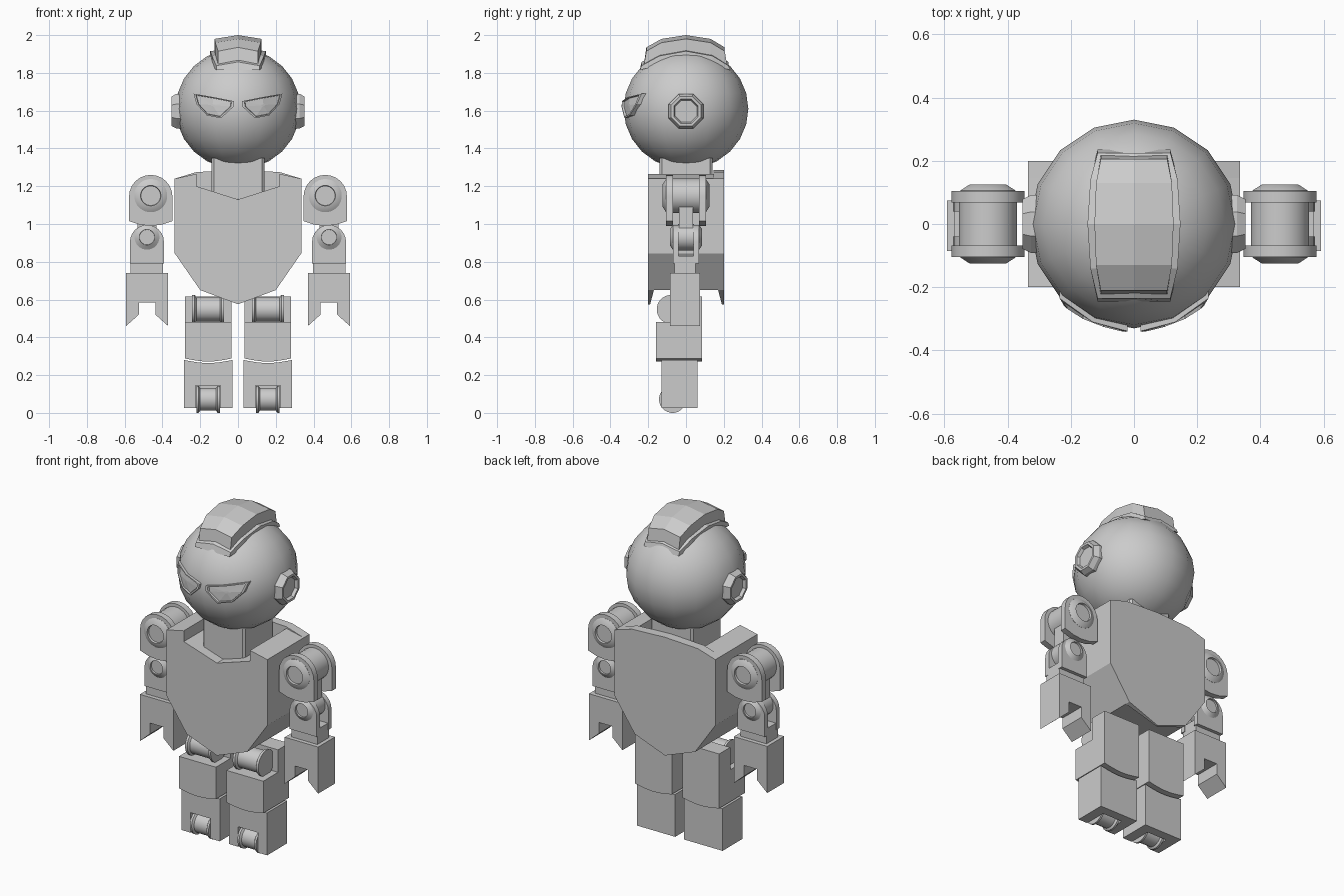
import bpy, bmesh, math
from math import sin, cos, pi, sqrt

if "Cube" in bpy.data.objects:
    bpy.data.objects.remove(bpy.data.objects["Cube"])


def finish(name, bm, mirror=False, smooth=None):
    bmesh.ops.recalc_face_normals(bm, faces=bm.faces)
    me = bpy.data.meshes.new(name)
    bm.to_mesh(me)
    bm.free()
    ob = bpy.data.objects.new(name, me)
    bpy.context.collection.objects.link(ob)
    if smooth:
        bpy.ops.object.select_all(action='DESELECT')
        ob.select_set(True)
        bpy.context.view_layer.objects.active = ob
        bpy.ops.object.shade_smooth_by_angle(angle=math.radians(smooth))
    if mirror:
        ob.modifiers.new("mirror", 'MIRROR').use_mirror_merge = False
    return ob


def bridge(name, rings, **kw):
    """Join equal-length point rings into a capped solid."""
    bm = bmesh.new()
    vs = [[bm.verts.new(p) for p in r] for r in rings]
    n = len(vs[0])
    for a, b in zip(vs, vs[1:]):
        for i in range(n):
            j = (i + 1) % n
            bm.faces.new((a[i], a[j], b[j], b[i]))
    bm.faces.new(vs[0])
    bm.faces.new(vs[-1])
    return finish(name, bm, **kw)


def prism(name, pts, y0, y1, **kw):
    """Extrude an (x, z) outline along y."""
    return bridge(name, [[(x, y, z) for x, z in pts] for y in (y0, y1)], **kw)


def box(name, x, y, z, **kw):
    return prism(name, [(x[0], z[0]), (x[1], z[0]), (x[1], z[1]), (x[0], z[1])], *y, **kw)


def lathe(name, axis, c, prof, n=24, smooth=35, **kw):
    """Turn (radius, offset) steps about an x or y axis through c."""
    rings = []
    for r, t in prof:
        ring = []
        for i in range(n):
            a = 2 * pi * (i + .5) / n
            u, v = r * cos(a), r * sin(a)
            ring.append((c[0] + t, c[1] + u, c[2] + v) if axis == 'x'
                        else (c[0] + u, c[1] + t, c[2] + v))
        rings.append(ring)
    return bridge(name, rings, smooth=smooth, **kw)


def cut(ob, cutter):
    m = ob.modifiers.new("cut", 'BOOLEAN')
    m.operation, m.object, m.solver = 'DIFFERENCE', cutter, 'EXACT'
    ob.modifiers.move(len(ob.modifiers) - 1, 0)
    cutter.hide_render = True
    cutter.hide_viewport = True


# Head
HZ = 1.61
bm = bmesh.new()
bmesh.ops.create_uvsphere(bm, u_segments=16, v_segments=12, radius=.33)
for v in bm.verts:
    v.co.z = v.co.z * .97 + HZ
finish("head", bm, smooth=40)

# Ears: octagonal rims with a sunken disc
lathe("ear", 'x', (0, 0, 1.597),
      [(.1, .28), (.1, .325), (.085, .352), (.07, .352), (.062, .335)],
      n=8, smooth=None, mirror=True)

# Eyes: raised rim wrapped on the head, sunken lens
outline = [(.02, 1.65), (.13, 1.672), (.235, 1.69), (.22, 1.635),
           (.165, 1.575), (.09, 1.56), (.025, 1.62)]
ex, ez = .135, 1.63


def on_head(x, z, r):
    return (x, -sqrt(r * r - x * x - (z - HZ) ** 2), z)


rings = []
for s, r in ((1, .31), (1, .342), (.88, .342), (.85, .331), (.1, .331)):
    rings.append([on_head(ex + (x - ex) * s, ez + (z - ez) * s, r) for x, z in outline])
bridge("eye", rings, mirror=True)


# Crest: base plate and raised ridge running front to back
def crest(name, stations):
    bridge(name, [[(-w, yb, b), (-w, y, t - .02), (0, y, t), (w, y, t - .02), (w, yb, b)]
                  for y, yb, w, t, b in stations])


crest("crest_base", [(-.235, -.245, .115, 1.858, 1.815), (-.14, -.14, .138, 1.91, 1.84),
                     (0, 0, .147, 1.935, 1.86), (.14, .14, .138, 1.91, 1.84),
                     (.225, .235, .115, 1.858, 1.815)])
crest("crest_ridge", [(-.21, -.225, .105, 1.935, 1.83), (-.13, -.13, .12, 1.98, 1.85),
                      (0, 0, .125, 2.0, 1.87), (.13, .13, .12, 1.98, 1.85),
                      (.205, .22, .105, 1.935, 1.83)])

# Neck
neck = box("neck", (-.14, .14), (-.14, .14), (1.12, 1.36))
neck.modifiers.new("chamfer", 'BEVEL').width = .012
neck.modifiers["chamfer"].segments = 1

# Torso: core with flat bottom, longer front and back panels, neck recess
core = [(-.335, 1.24), (-.335, .845), (-.2, .65), (.2, .65), (.335, .845),
        (.335, 1.24), (.22, 1.265), (-.22, 1.265)]
torso = prism("torso", core, -.2, .2)
recess = prism("neck_recess_cutter", [(-.22, 1.4), (-.22, 1.2), (0, 1.13), (.22, 1.2), (.22, 1.4)],
               -.3, .145)
cut(torso, recess)
for s, name in ((-1, "front_hem"), (1, "back_hem")):
    bridge(name, [[(-.2, s * .2, .65), (0, s * .2, .575), (.2, s * .2, .65)],
                  [(-.2, s * .17, .65), (0, s * .19, .575), (.2, s * .17, .65)]])
prism("back_collar", [(-.335, 1.24), (.335, 1.24), (.22, 1.275), (0, 1.285), (-.22, 1.275)],
      .145, .2)


# Arms
def arch(name, x, z, r, bottom, dip, y0, y1):
    pts = [(x + r * cos(pi * i / 12), z + r * sin(pi * i / 12)) for i in range(13)]
    pts += [(x - r, bottom), (x - r * .5, bottom - dip * .75), (x, bottom - dip),
            (x + r * .5, bottom - dip * .75), (x + r, bottom)]
    prism(name, pts, y0, y1, mirror=True, smooth=25)


SX, EX = .462, .482
for s, side in ((-1, "front"), (1, "back")):
    arch(side + "_shoulder_plate", SX, 1.145, .115, 1.015, .025, s * .068, s * .105)
    lathe(side + "_shoulder_bolt", 'y', (SX, 0, 1.15),
          [(.088, s * .1), (.088, s * .106), (.058, s * .125), (.054, s * .125), (.052, s * .112)],
          mirror=True)
    arch(side + "_elbow_plate", EX, .905, .09, .79, 0, s * .04, s * .07)
    lathe(side + "_elbow_bolt", 'y', (EX, 0, .93),
          [(.066, s * .065), (.066, s * .07), (.043, s * .086), (.041, s * .086), (.04, s * .076)],
          mirror=True)
lathe("shoulder_drum", 'y', (SX, 0, 1.15), [(.092, -.07), (.092, .07)], mirror=True)
lathe("elbow_drum", 'y', (EX, 0, .93), [(.07, -.042), (.07, .042)], mirror=True)
box("upper_arm_link", (EX - .05, EX + .05), (-.038, .038), (.95, 1.1), mirror=True)
box("wrist", (EX - .085, EX + .088), (-.06, .05), (.73, .83), mirror=True)
prism("claw_hand", [(.37, .74), (.37, .46), (.437, .52), (.437, .585),
                    (.525, .585), (.525, .52), (.592, .46), (.592, .74)],
      -.085, .075, mirror=True)

# Legs
LX = .158


def curve(x0, x1, z, dip):
    return [(x0 + (x1 - x0) * i / 8, z - dip * sin(pi * i / 8)) for i in range(9)]


prism("thigh", curve(.035, .28, .288, .016) + [(.28, .48), (.035, .48)], -.16, .085, mirror=True)
box("hip_block", (.035, .28), (-.02, .085), (.48, .615), mirror=True)
shin = prism("shin", curve(.03, .285, .28, .016) + [(.285, .025), (.03, .025)], -.13, .06,
             mirror=True)
cut(shin, box("wheel_slot_cutter", (LX - .066, LX + .066), (-.3, .005), (-.1, .145)))


def spool(name, y, z, r, half, lip):
    lathe(name, 'x', (LX, y, z),
          [(r, -half), (r, -half + lip), (r * .84, -half + lip + .008),
           (r * .84, half - lip - .008), (r, half - lip), (r, half)], mirror=True)


spool("hip_joint", -.078, .548, .077, .085, .014)
spool("foot_wheel", -.071, .072, .072, .062, .012)
